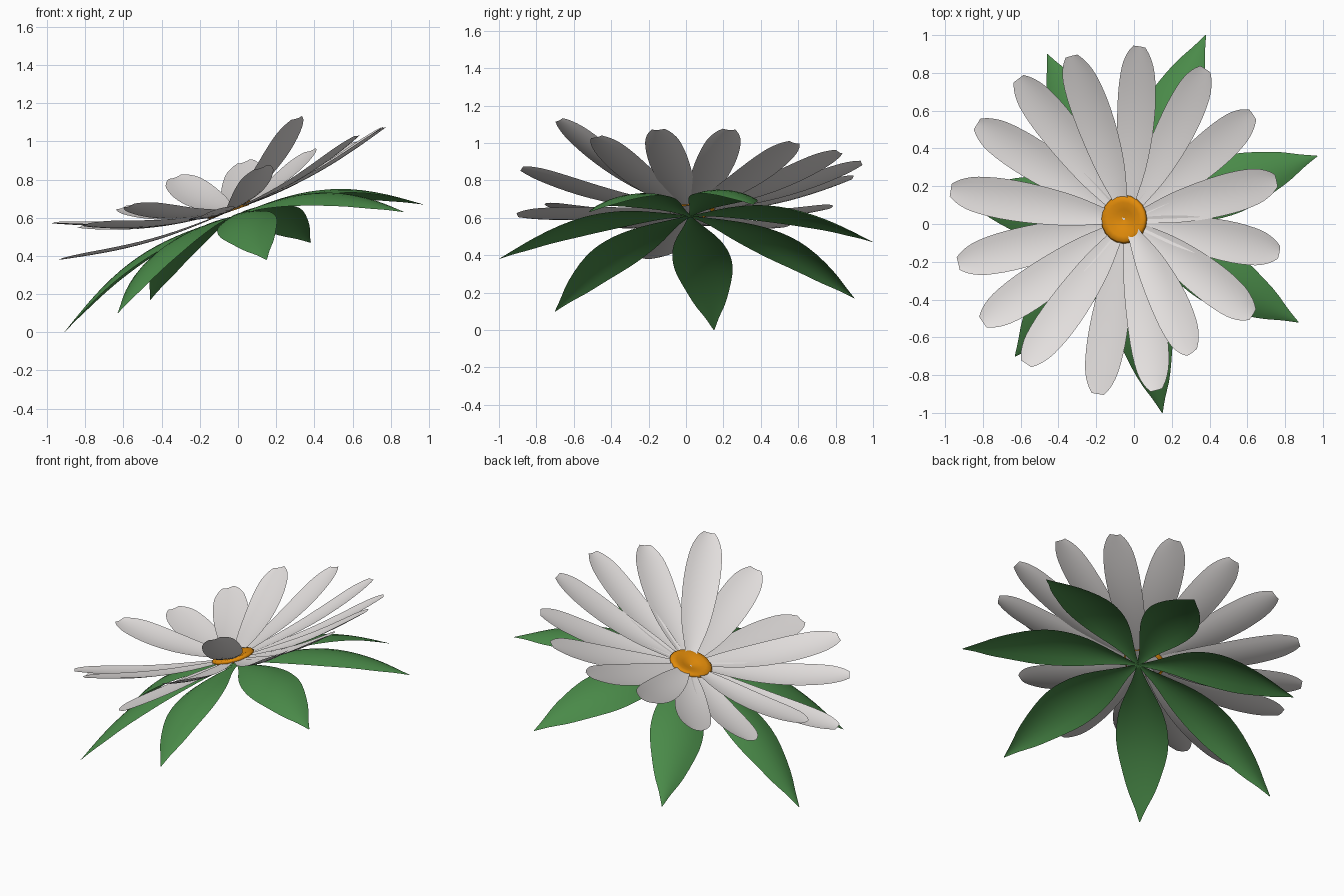
import bpy, bmesh, math
from mathutils import Vector

if "Cube" in bpy.data.objects:
    bpy.data.objects.remove(bpy.data.objects["Cube"])


def material(name, rgb):
    m = bpy.data.materials.new(name)
    m.diffuse_color = (*rgb, 1)
    m.use_nodes = True
    m.node_tree.nodes["Principled BSDF"].inputs["Base Color"].default_value = m.diffuse_color
    return m


WHITE = material("petal white", (0.78, 0.75, 0.74))
GREEN = material("leaf green", (0.068, 0.255, 0.066))
ORANGE = material("centre orange", (0.76, 0.26, 0.003))

NORMAL = Vector((-0.35, 0, 1)).normalized()   # the bloom leans toward -x


def finish(bm, name, mat):
    me = bpy.data.meshes.new(name)
    bm.to_mesh(me)
    bm.free()
    ob = bpy.data.objects.new(name, me)
    bpy.context.collection.objects.link(ob)
    me.materials.append(mat)
    for p in me.polygons:
        p.use_smooth = True
    return ob


def smooth_outline(outline, steps=3):
    """Catmull-Rom through the (t, half width) points."""
    p = [outline[0]] + list(outline) + [outline[-1]]
    out = []
    for i in range(1, len(p) - 2):
        a, b, c, d = (Vector(q) for q in p[i - 1:i + 3])
        for k in range(steps):
            s = k / steps
            out.append(0.5 * (2 * b + (c - a) * s + (2 * a - 5 * b + 4 * c - d) * s * s
                              + (3 * b - a - 3 * c + d) * s ** 3))
    return out + [Vector(outline[-1])]


def blade(name, base, tip, outline, arch, cup, up, mat):
    """Curved blade from base to tip; outline is (t, half width) pairs."""
    base, tip = Vector(base), Vector(tip)
    d = (tip - base).normalized()
    side = up.cross(d).normalized()
    nrm = d.cross(side)
    bm = bmesh.new()
    cols = (-1, -0.67, -0.33, 0, 0.33, 0.67, 1)
    wmax = max(w for _, w in outline)
    rows = []
    for t, w in smooth_outline(outline):
        mid = base.lerp(tip, t) + nrm * arch * math.sin(math.pi * t)
        rows.append([bm.verts.new(mid + side * w * c + nrm * cup * c * c * w / wmax)
                     for c in cols])
    for a, b in zip(rows, rows[1:]):
        for i in range(len(cols) - 1):
            bm.faces.new((a[i], a[i + 1], b[i + 1], b[i]))
    return finish(bm, name, mat)


# petals
PETAL = [(0, .015), (.13, .043), (.3, .079), (.5, .101), (.7, .107),
         (.86, .094), (.95, .066), (1, .034)]
petal_tips = [
    (0.03, 0.94, 0.89), (0.38, 0.82, 0.95), (0.63, 0.58, 1.00), (0.755, 0.23, 1.07),
    (0.77, -0.15, 1.07), (0.63, -0.48, 1.03), (0.31, -0.68, 1.12), (0.12, -0.88, 0.86),
    (-0.19, -0.90, 0.61), (-0.57, -0.74, 0.66), (-0.80, -0.52, 0.56), (-0.93, -0.21, 0.38),
    (-0.97, 0.18, 0.57), (-0.83, 0.53, 0.55), (-0.61, 0.77, 0.65), (-0.33, 0.89, 0.81)]
for i, tip in enumerate(petal_tips):
    sag = -0.012 if i == 8 else -0.04
    blade(f"petal_{i + 1}", (-0.04, 0.02, 0.635), tip, PETAL, sag, 0.015, NORMAL, WHITE)

# leaves
LEAF = [(0, .008), (.12, .047), (.3, .122), (.45, .155), (.6, .15),
        (.8, .092), (.92, .036), (1, .002)]
leaf_tips = [
    (0.38, 1.0, 0.47), (0.97, 0.36, 0.67), (0.87, -0.52, 0.63), (0.15, -1.0, 0.38),
    (-0.63, -0.70, 0.10), (-0.91, 0.15, 0.0), (-0.46, 0.90, 0.17)]
for i, tip in enumerate(leaf_tips):
    blade(f"leaf_{i + 1}", (-0.015, 0.02, 0.61), tip, LEAF, 0.108, -0.035, NORMAL, GREEN)

# dimpled flower centre, revolved about the leaning axis
bm = bmesh.new()
u = Vector((0, 1, 0))
v = NORMAL.cross(u)
origin = Vector((-0.045, 0.025, 0.622))
profile = [(0.003, 0.012), (0.05, 0.026), (0.09, 0.036), (0.118, 0.036), (0.129, 0.024), (0.11, 0.008)]
SEG = 20
rings = []
for r, h in profile:
    rings.append([bm.verts.new(origin + NORMAL * h
                  + (u * math.cos(a) + v * math.sin(a)) * r)
                  for a in (2 * math.pi * k / SEG for k in range(SEG))])
for a, b in zip(rings, rings[1:]):
    for k in range(SEG):
        j = (k + 1) % SEG
        bm.faces.new((a[k], b[k], b[j], a[j]))
bm.faces.new(rings[0])
bmesh.ops.recalc_face_normals(bm, faces=bm.faces)
# open shell: make sure the top faces outward
if sum(f.normal.dot(NORMAL) * f.calc_area() for f in bm.faces) < 0:
    bmesh.ops.reverse_faces(bm, faces=bm.faces)
finish(bm, "flower_centre", ORANGE)
